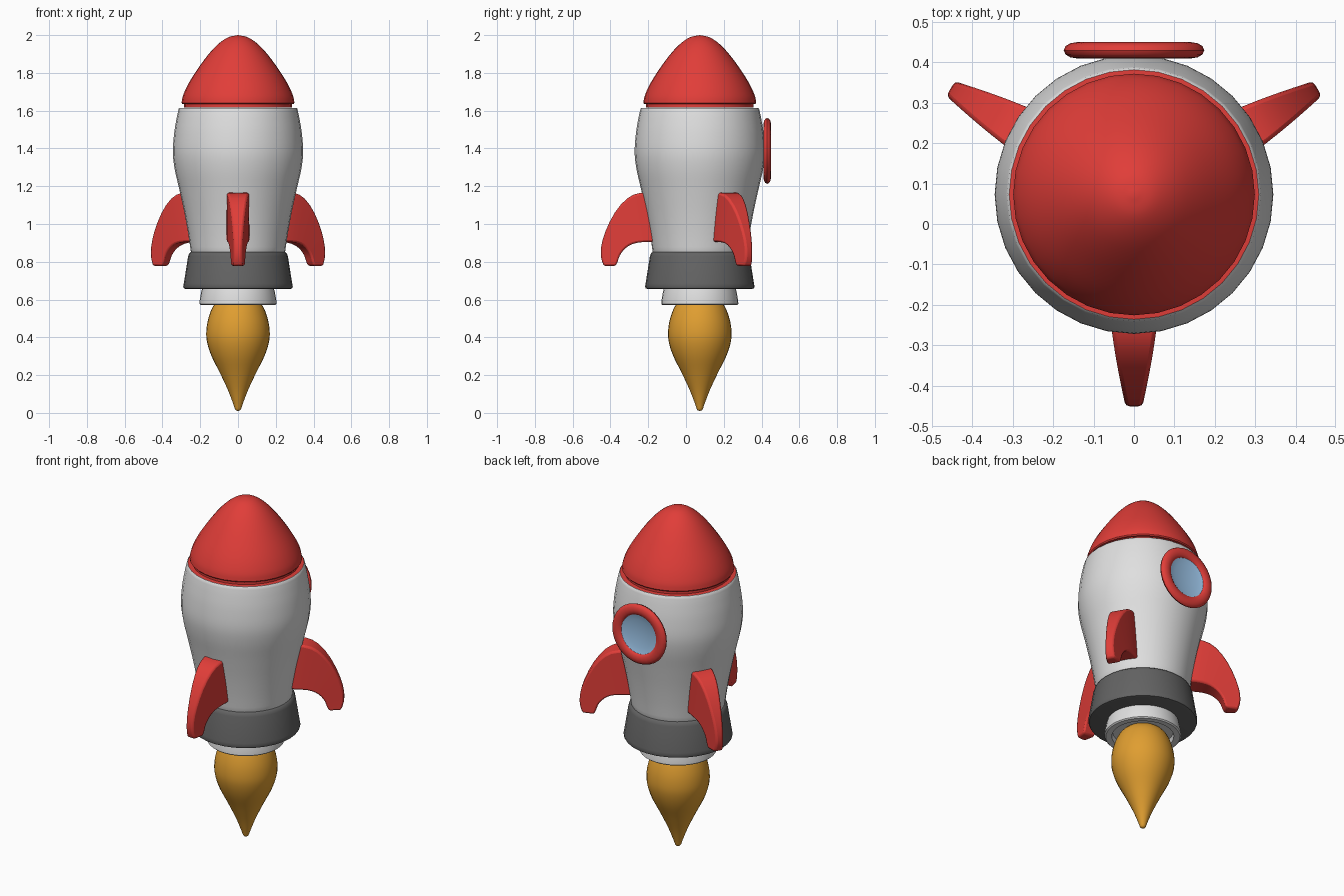
import bpy, bmesh, math
from mathutils import Vector, Matrix

if "Cube" in bpy.data.objects:
    bpy.data.objects.remove(bpy.data.objects["Cube"])

AXIS_Y = 0.073
SEG = 32


def material(name, rgb):
    m = bpy.data.materials.new(name)
    m.diffuse_color = (*rgb, 1)
    m.use_nodes = True
    m.node_tree.nodes["Principled BSDF"].inputs["Base Color"].default_value = m.diffuse_color
    return m


RED = material("red", (0.75, 0.047, 0.04))
WHITE = material("white", (0.74, 0.74, 0.74))
GREY = material("dark grey", (0.125, 0.125, 0.125))
GOLD = material("flame gold", (0.74, 0.34, 0.03))
BLUE = material("glass blue", (0.33, 0.55, 0.80))


def finish(name, bm, mat, matrix, angle=40):
    bmesh.ops.recalc_face_normals(bm, faces=bm.faces[:])
    me = bpy.data.meshes.new(name)
    bm.to_mesh(me)
    bm.free()
    me.materials.append(mat)
    me.shade_smooth()
    me.set_sharp_from_angle(angle=math.radians(angle))
    ob = bpy.data.objects.new(name, me)
    ob.matrix_world = matrix
    bpy.context.collection.objects.link(ob)
    return ob


def smooth(pts, n=4):
    """Catmull-Rom curve through (radius, height) points."""
    p = [Vector(q) for q in pts]
    p = [2 * p[0] - p[1]] + p + [2 * p[-1] - p[-2]]
    out = []
    for a, b, c, d in zip(p, p[1:], p[2:], p[3:]):
        for i in range(n):
            t = i / n
            v = (2 * b + (c - a) * t + (2 * a - 5 * b + 4 * c - d) * t * t
                 + (3 * b - a - 3 * c + d) * t ** 3) / 2
            out.append((max(v.x, 0), v.y))
    return out + [tuple(pts[-1])]


UPRIGHT = Matrix.Translation((0, AXIS_Y, 0))


def lathe(name, profile, mat, matrix=UPRIGHT, closed=False, seg=SEG):
    """Revolve a (radius, height) profile about local z."""
    bm = bmesh.new()
    rings = []
    for r, z in profile:
        if r < 1e-5:
            rings.append([bm.verts.new((0, 0, z))] * seg)
        else:
            rings.append([bm.verts.new((r * math.cos(2 * math.pi * i / seg),
                                        r * math.sin(2 * math.pi * i / seg), z))
                          for i in range(seg)])
    pairs = list(zip(rings, rings[1:]))
    if closed:
        pairs.append((rings[-1], rings[0]))
    for a, b in pairs:
        for i in range(seg):
            j = (i + 1) % seg
            loop = list(dict.fromkeys((a[i], a[j], b[j], b[i])))
            if len(loop) > 2:
                bm.faces.new(loop)
    return finish(name, bm, mat, matrix)


# Nose cone with a recessed collar below it
lathe("nose_cone",
      [(0, 1.616), (0.309, 1.616), (0.285, 1.617), (0.285, 1.634), (0.294, 1.635)]
      + smooth([(0.299, 1.641), (0.291, 1.68), (0.264, 1.74), (0.221, 1.81),
                (0.163, 1.89), (0.108, 1.95), (0.053, 1.988), (0, 2.0)]), RED)

# Hull
lathe("hull",
      [(0, 0.85), (0.248, 0.85)]
      + smooth([(0.25, 0.855), (0.264, 0.95), (0.284, 1.06), (0.31, 1.18),
                (0.335, 1.29), (0.345, 1.38), (0.338, 1.48), (0.325, 1.56),
                (0.314, 1.61)])
      + [(0.309, 1.615), (0, 1.615)], WHITE)

# Engine skirt and nozzle
lathe("engine_skirt",
      [(0, 0.66), (0.275, 0.656), (0.286, 0.659), (0.29, 0.668), (0.287, 0.685),
       (0.264, 0.83), (0.258, 0.845), (0.248, 0.853), (0, 0.853)], GREY)
lathe("nozzle",
      [(0, 0.60), (0.16, 0.60), (0.165, 0.572), (0.197, 0.571), (0.204, 0.577),
       (0.203, 0.595), (0.195, 0.64), (0.188, 0.665), (0, 0.665)], WHITE)

# Exhaust flame
lathe("flame",
      smooth([(0, 0.01), (0.014, 0.017), (0.026, 0.05), (0.053, 0.12),
              (0.095, 0.21), (0.14, 0.30), (0.163, 0.37), (0.168, 0.43),
              (0.157, 0.50), (0.128, 0.57), (0.08, 0.61), (0, 0.63)]), GOLD)

# Three swept fins: thick at the root, thin at the tip
OUTER = smooth([(0.22, 1.165), (0.315, 1.165), (0.385, 1.135), (0.45, 1.06),
                (0.50, 0.96), (0.522, 0.88), (0.522, 0.82), (0.508, 0.778)], 2)
INNER = smooth([(0.22, 0.905), (0.28, 0.905), (0.335, 0.90), (0.375, 0.885),
                (0.405, 0.86), (0.425, 0.83), (0.435, 0.80), (0.446, 0.778)], 2)


def half_thickness(r):
    return 0.06 - 0.038 * (max(r - 0.28, 0) / 0.24) ** 1.4


def fin(name, degrees):
    bm = bmesh.new()
    rows = []
    for a, b in zip(OUTER, INNER):
        rows.append([bm.verts.new((r, s * half_thickness(r), z))
                     for (r, z), s in ((a, 1), (a, -1), (b, -1), (b, 1))])
    for p, q in zip(rows, rows[1:]):
        for i in range(4):
            j = (i + 1) % 4
            bm.faces.new((p[i], p[j], q[j], q[i]))
    bm.faces.new(rows[0])
    bm.faces.new(rows[-1])
    ob = finish(name, bm, RED,
                UPRIGHT @ Matrix.Rotation(math.radians(degrees), 4, 'Z'))
    bev = ob.modifiers.new("rounded_edges", 'BEVEL')
    bev.width = 0.01
    bev.segments = 2
    bev.limit_method = 'ANGLE'
    bev.angle_limit = math.radians(50)


for label, deg in (("front_fin", -90), ("right_fin", 30), ("left_fin", 150)):
    fin(label, deg)

# Round porthole on the back: flattened ring and dished glass
PORT = Matrix.Translation((0, 0.43, 1.387)) @ Matrix.Rotation(-math.pi / 2, 4, 'X')
lathe("porthole_ring",
      [(0.142 + 0.032 * math.cos(math.pi * k / 6), 0.02 * math.sin(math.pi * k / 6))
       for k in range(12)], RED, PORT, closed=True)
lathe("porthole_glass",
      [(0, -0.006), (0.04, -0.0045), (0.08, 0), (0.105, 0.005), (0.118, 0.009)],
      BLUE, PORT)
# Keep the open glass disc facing outward
glass = bpy.data.objects["porthole_glass"].data
if sum(p.normal.z for p in glass.polygons) < 0:
    glass.flip_normals()
